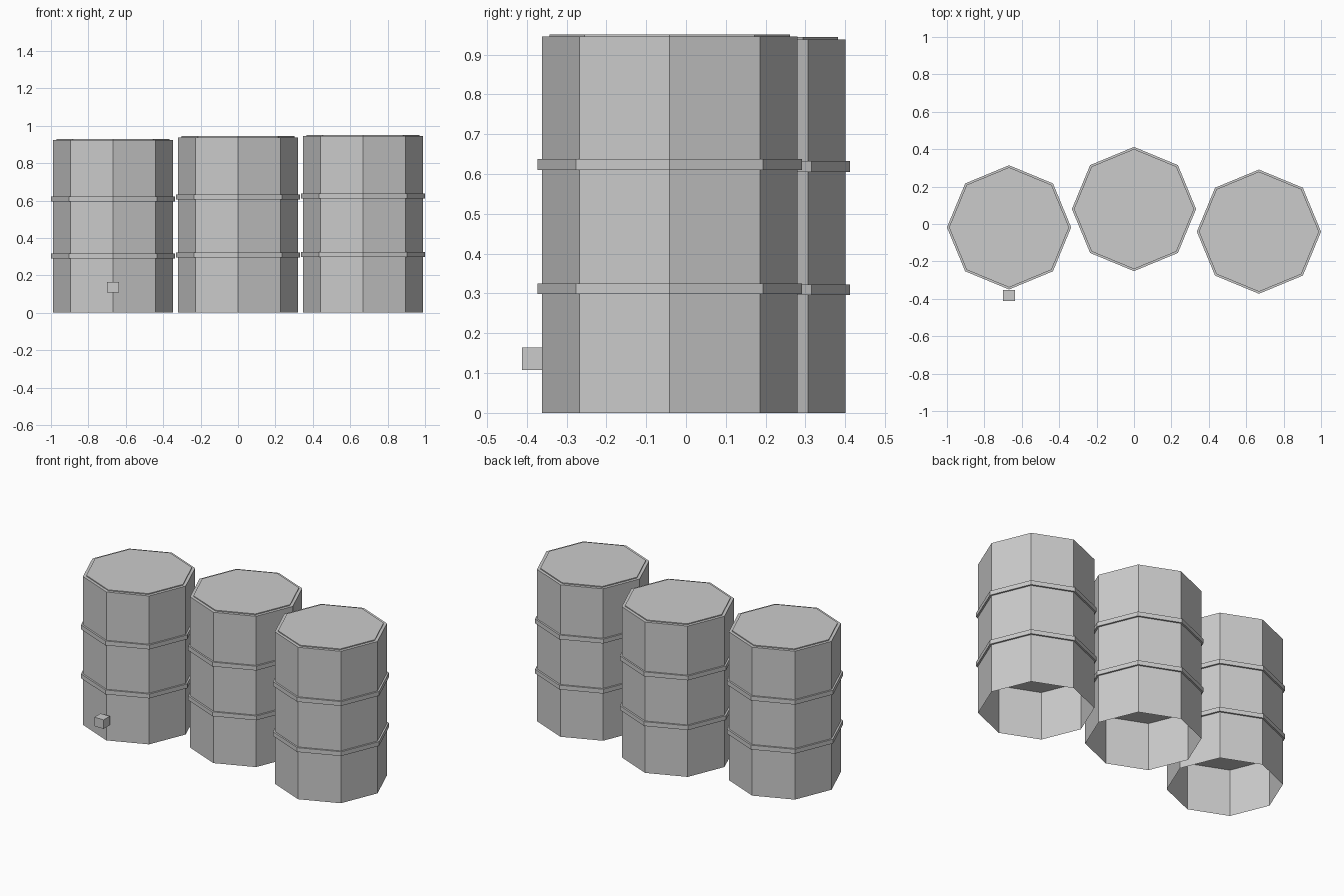
import bpy, bmesh, math

if "Cube" in bpy.data.objects:
    bpy.data.objects.remove(bpy.data.objects["Cube"])

SIDES = 8
BODY_R, RING_R, LID_R = 0.321, 0.332, 0.302
RING_T, LID_RISE = 0.027, 0.006


def prism(name, x, y, r, z0, z1, bottom=True):
    """Flat-faced octagonal prism with corners on the axes."""
    bm = bmesh.new()
    rows = []
    for z in (z0, z1):
        rows.append([bm.verts.new((r * math.cos(math.tau * i / SIDES),
                                   r * math.sin(math.tau * i / SIDES), z))
                     for i in range(SIDES)])
    lo, hi = rows
    for i in range(SIDES):
        j = (i + 1) % SIDES
        bm.faces.new((lo[i], lo[j], hi[j], hi[i]))
    bm.faces.new(hi)
    if bottom:
        bm.faces.new(lo[::-1])
    mesh = bpy.data.meshes.new(name)
    bm.to_mesh(mesh)
    bm.free()
    ob = bpy.data.objects.new(name, mesh)
    ob.location = (x, y, 0)
    bpy.context.collection.objects.link(ob)
    return ob


def drum(label, x, y, h):
    # Shell, open underneath
    prism(label + "_drum_body", x, y, BODY_R, 0, h, bottom=False)
    # Rolling hoops at one third and two thirds
    for part, f in (("lower", 0.33), ("upper", 0.66)):
        z = h * f
        prism(f"{label}_drum_{part}_hoop", x, y, RING_R, z - RING_T / 2, z + RING_T / 2)
    # Slightly raised lid
    prism(label + "_drum_lid", x, y, LID_R, h - 0.012, h + LID_RISE)


drum("left", -0.668, -0.018, 0.923)
drum("middle", 0.0, 0.080, 0.938)
drum("right", 0.668, -0.041, 0.945)

# Tap block on the front of the left drum
bpy.ops.mesh.primitive_cube_add(size=1, location=(-0.668, -0.382, 0.136))
tap = bpy.context.object
tap.name = "tap"
tap.scale = (0.064, 0.060, 0.056)
